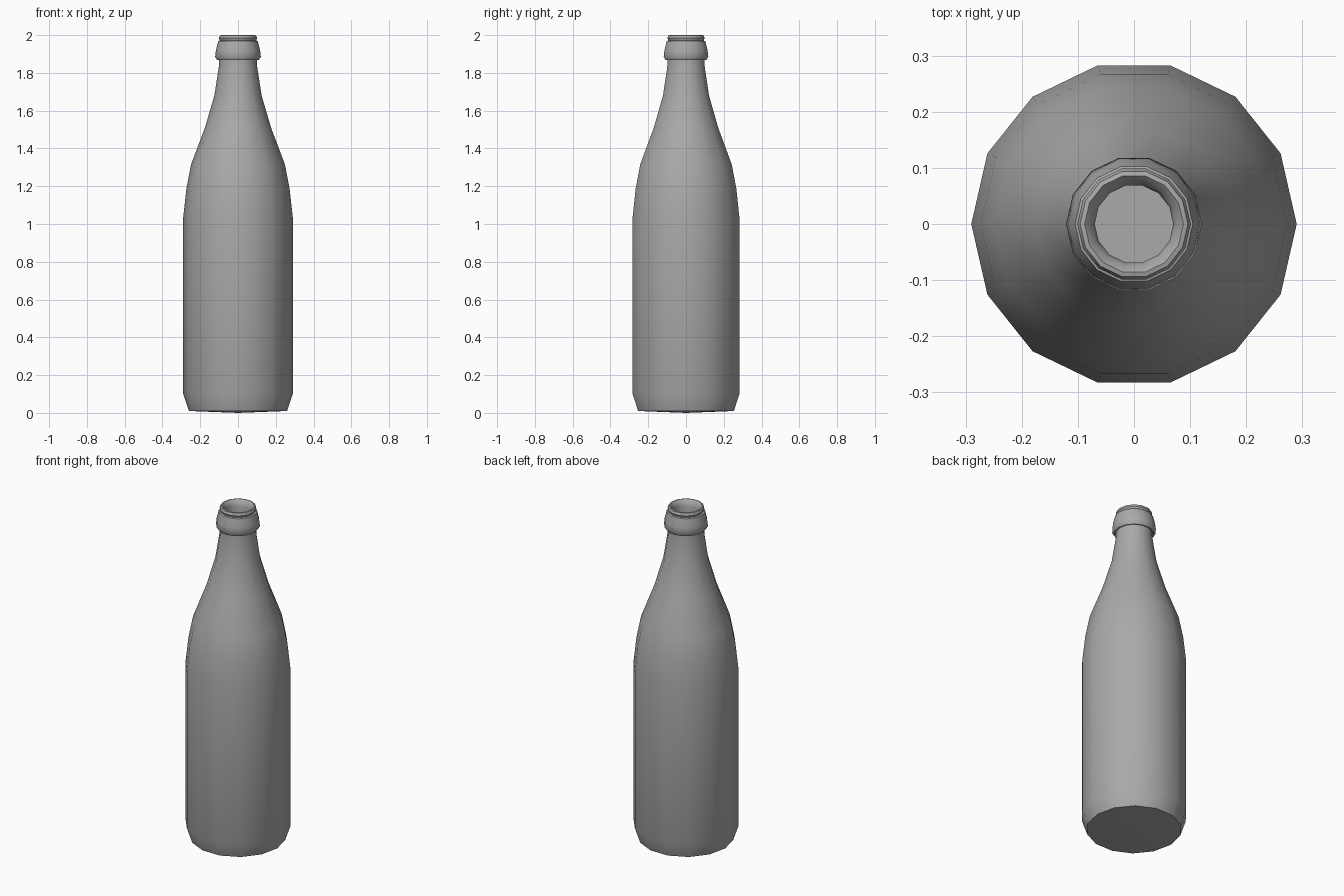
import bpy, bmesh, math

cube = bpy.data.objects.get("Cube")
if cube:
    bpy.data.objects.remove(cube, do_unlink=True)

SIDES = 14

grey = bpy.data.materials.new("grey_glass")
grey.use_nodes = True
grey.diffuse_color = (0.4, 0.4, 0.4, 1)
grey.node_tree.nodes["Principled BSDF"].inputs["Base Color"].default_value = (0.4, 0.4, 0.4, 1)


def lathe(name, profile):
    """Revolve (radius, height) points around z; zero radius gives a pole."""
    bm = bmesh.new()
    rings = []
    for r, z in profile:
        if r == 0:
            rings.append([bm.verts.new((0, 0, z))] * SIDES)
            continue
        angles = [math.tau * i / SIDES for i in range(SIDES)]
        rings.append([bm.verts.new((r * math.cos(a), r * math.sin(a), z)) for a in angles])
    for low, high in zip(rings, rings[1:]):
        for i in range(SIDES):
            j = (i + 1) % SIDES
            corners = dict.fromkeys((low[i], low[j], high[j], high[i]))
            bm.faces.new(list(corners))
    bmesh.ops.recalc_face_normals(bm, faces=bm.faces)
    mesh = bpy.data.meshes.new(name)
    bm.to_mesh(mesh)
    bm.free()
    mesh.materials.append(grey)
    obj = bpy.data.objects.new(name, mesh)
    bpy.context.collection.objects.link(obj)
    bpy.ops.object.select_all(action="DESELECT")
    obj.select_set(True)
    bpy.context.view_layer.objects.active = obj
    bpy.ops.object.shade_smooth_by_angle(angle=math.radians(38))
    return obj


# Outer wall, from the shallow base up to the neck
base = [(0, 0), (0.26, 0.01)]
body = [(0.29, 0.1), (0.29, 1.035), (0.273, 1.19), (0.248, 1.317)]
neck = [(0.175, 1.51), (0.125, 1.68), (0.102, 1.83), (0.1, 1.87)]

# Collar under the mouth, then the rounded lip
collar = [(0.11, 1.867), (0.121, 1.885), (0.117, 1.92), (0.105, 1.968)]
lip = [(0.096, 1.971), (0.101, 1.984), (0.096, 1.998), (0.088, 2.0), (0.076, 1.988), (0.07, 1.965)]

# Inner wall, back down to the inside floor
inside = [(0.07, 1.8), (0.15, 1.51), (0.225, 1.317), (0.265, 1.035), (0.265, 0.11), (0.24, 0.04), (0, 0.04)]

lathe("bottle", base + body + neck + collar + lip + inside)
